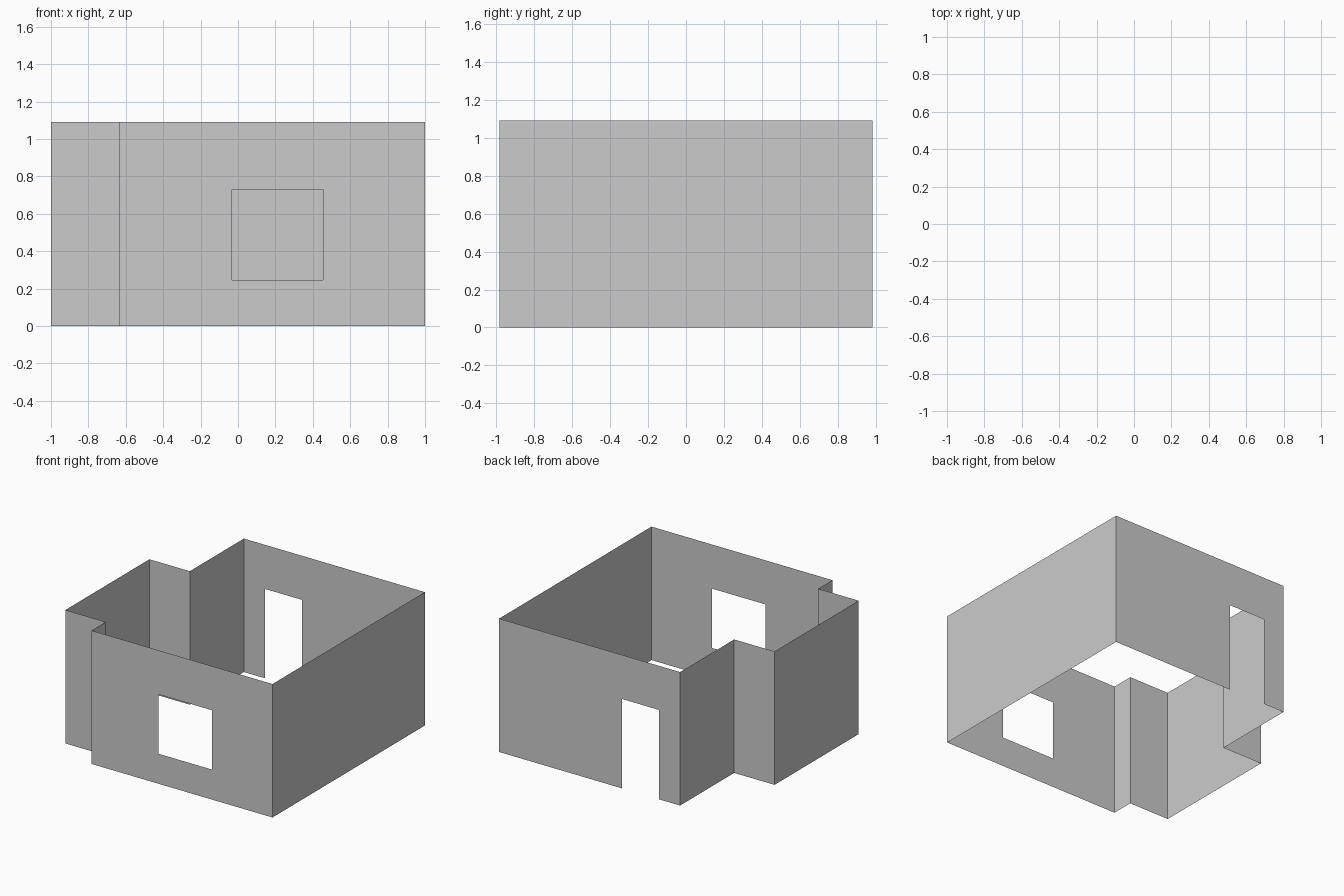
import bpy, bmesh
from mathutils import Vector

if "Cube" in bpy.data.objects:
    bpy.data.objects.remove(bpy.data.objects["Cube"])

H = 1.09                      # wall height
X0, X1, XS = -1.0, 1.0, -0.635  # outer sides and step line
Y0, Y1 = -0.983, 0.983        # front and back
YA, YB = -0.80, 0.285         # ends of the left bay


def wall(name, a, b, opening=None):
    """Thin upright panel from plan point a to b; opening = (s0, s1, z0, z1)."""
    a, b = Vector(a), Vector(b)
    length = (b - a).length
    d = (b - a) / length
    ss, zs = {0, length}, {0, H}
    if opening:
        ss |= set(opening[:2])
        zs |= set(opening[2:])
    ss, zs = sorted(ss), sorted(zs)
    bm = bmesh.new()
    for s0, s1 in zip(ss, ss[1:]):
        for z0, z1 in zip(zs, zs[1:]):
            if opening and s0 == opening[0] and z0 == opening[2]:
                continue
            bm.faces.new([bm.verts.new((*(a + d * s), z))
                          for s, z in ((s0, z0), (s1, z0), (s1, z1), (s0, z1))])
    bmesh.ops.remove_doubles(bm, verts=bm.verts, dist=1e-5)
    bmesh.ops.dissolve_limit(bm, angle_limit=0.01, verts=bm.verts, edges=bm.edges)
    mesh = bpy.data.meshes.new(name)
    bm.to_mesh(mesh)
    bm.free()
    bpy.context.collection.objects.link(bpy.data.objects.new(name, mesh))


# Front wall with a square window
wall("front_wall", (XS, Y0), (X1, Y0), (-0.032 - XS, 0.455 - XS, 0.245, 0.73))
# Plain right wall
wall("right_wall", (X1, Y0), (X1, Y1))
# Back wall with a doorway down to the floor
wall("back_wall", (X1, Y1), (XS, Y1), (X1 + 0.111, X1 + 0.443, 0, 0.73))
# Left side: two recessed pieces around a projecting bay
wall("left_rear_wall", (XS, Y1), (XS, YB))
wall("bay_rear_wall", (XS, YB), (X0, YB))
wall("bay_side_wall", (X0, YB), (X0, YA))
wall("bay_front_wall", (X0, YA), (XS, YA))
wall("left_front_wall", (XS, YA), (XS, Y0))
